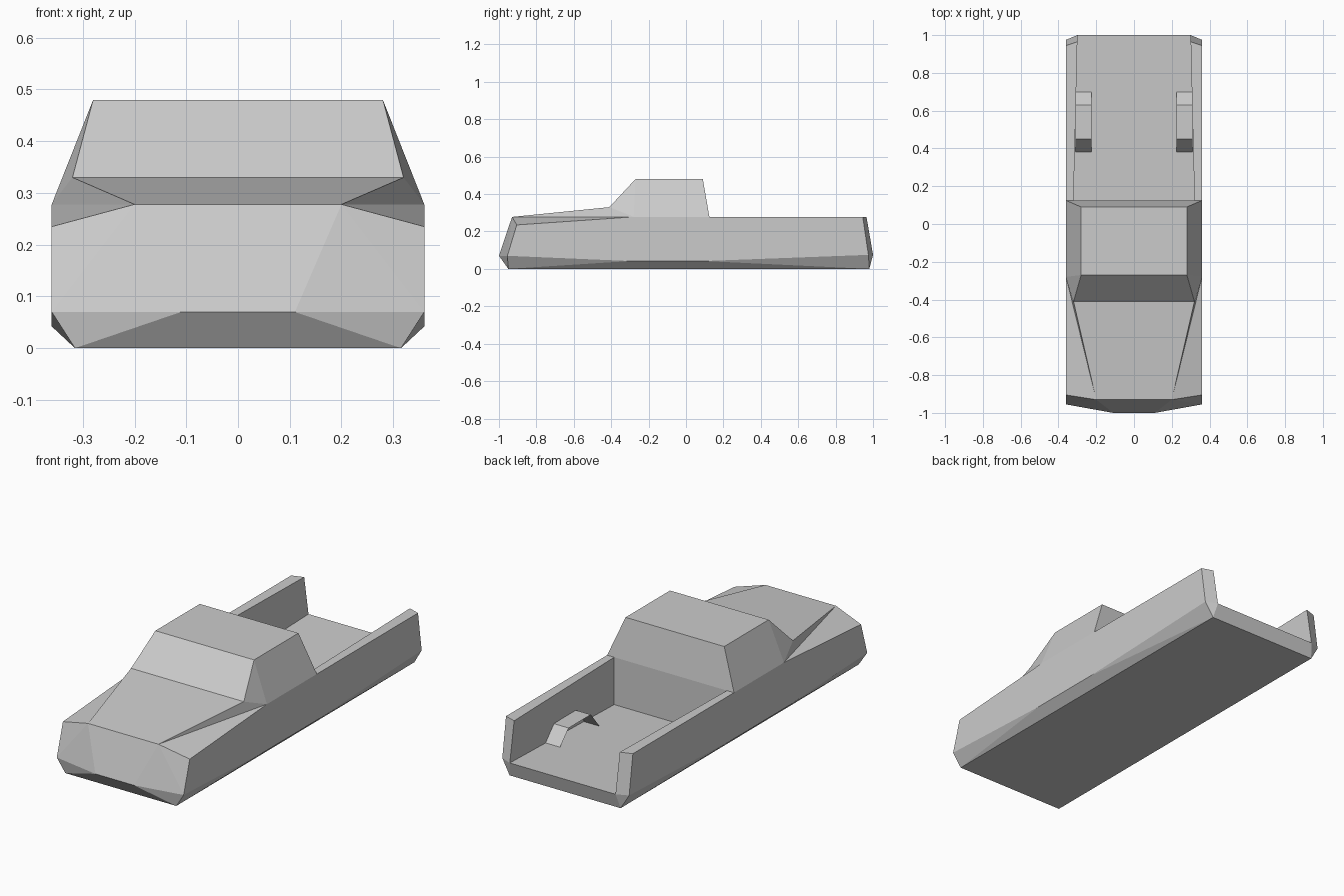
import bpy
import bmesh

cube = bpy.data.objects.get("Cube")
if cube:
    bpy.data.objects.remove(cube, do_unlink=True)

paint = bpy.data.materials.new("plain_grey")
paint.use_nodes = True
GREY = (0.6, 0.6, 0.6, 1)
paint.diffuse_color = GREY
paint.node_tree.nodes["Principled BSDF"].inputs["Base Color"].default_value = GREY

# Corner points of the left half; the right half is mirrored
P = {
    "nose_mid": (.11, -1, .07),
    "nose_side": (.36, -.955, .07),
    "keel_front": (.315, -.95, 0),
    "keel_rear": (.315, .98, 0),
    "hood_tip": (.2, -.93, .278),
    "fender_tip": (.36, -.905, .235),
    "fender_rear": (.36, -.28, .278),
    "sill_front": (.36, -.3, .042),
    "sill_rear": (.36, .1, .042),
    "tail_side": (.36, .975, .075),
    "tail_in": (.3, 1, .075),
    "rail_out": (.36, .945, .278),
    "rail_in": (.3, .965, .278),
    "cab_rear": (.36, .125, .278),
    "bed_top": (.32, .125, .278),
    "bed_floor": (.32, .125, .035),
    "cowl": (.32, -.41, .33),
    "roof_front": (.28, -.27, .48),
    "roof_rear": (.28, .09, .48),
}


def flip(p):
    return (-p[0], p[1], p[2])


def make_part(name, polygons):
    """Build one flat-shaded object from polygons given as corner positions."""
    bm = bmesh.new()
    for poly in polygons:
        bm.faces.new([bm.verts.new(p) for p in poly])
    bmesh.ops.remove_doubles(bm, verts=bm.verts, dist=.0001)
    mesh = bpy.data.meshes.new(name)
    bm.to_mesh(mesh)
    bm.free()
    mesh.materials.append(paint)
    obj = bpy.data.objects.new(name, mesh)
    bpy.context.collection.objects.link(obj)
    return obj


def panels(name, spans, sides):
    """Spans cross the vehicle from side to side; sides are repeated mirrored."""
    polys = []
    for span in spans:
        a, b = (P[k] for k in span.split())
        polys.append([a, b, flip(b), flip(a)])
    for side in sides:
        pts = [P[k] for k in side.split()]
        polys += [pts, [flip(p) for p in reversed(pts)]]
    return make_part(name, polys)


# Lower body: underside, nose, outer sides and sills
panels("lower_body",
       ["keel_rear keel_front", "keel_front nose_mid", "nose_mid hood_tip",
        "tail_in keel_rear"],
       ["nose_mid keel_front nose_side",
        "nose_mid nose_side hood_tip",
        "hood_tip nose_side fender_tip",
        "nose_side sill_front sill_rear tail_side rail_out cab_rear fender_rear fender_tip",
        "keel_front sill_front nose_side",
        "keel_front keel_rear sill_rear sill_front",
        "keel_rear tail_side sill_rear",
        "tail_side keel_rear tail_in"])

# Hood with its sloping fenders
panels("hood", ["hood_tip cowl"],
       ["hood_tip fender_tip fender_rear", "hood_tip fender_rear cowl"])

# Cab: windshield, roof, back wall and tapered sides
panels("cab", ["cowl roof_front", "roof_front roof_rear", "roof_rear cab_rear"],
       ["cowl fender_rear roof_front",
        "fender_rear cab_rear roof_rear roof_front"])

# Open cargo bed with rails
panels("cargo_bed", ["bed_top bed_floor", "bed_floor tail_in"],
       ["cab_rear rail_out rail_in bed_top",
        "bed_top rail_in tail_in bed_floor",
        "tail_side tail_in rail_in rail_out"])

# Wheel humps: folded strips standing on the bed floor
profile = [(.38, .047), (.45, .133), (.63, .133), (.7, .061)]
INNER, OUTER = .225, .31
strip = [[(OUTER, *a), (OUTER, *b), (INNER, *b), (INNER, *a)]
         for a, b in zip(profile, profile[1:])]
make_part("left_wheel_hump", strip)
make_part("right_wheel_hump", [[flip(p) for p in reversed(q)] for q in strip])
